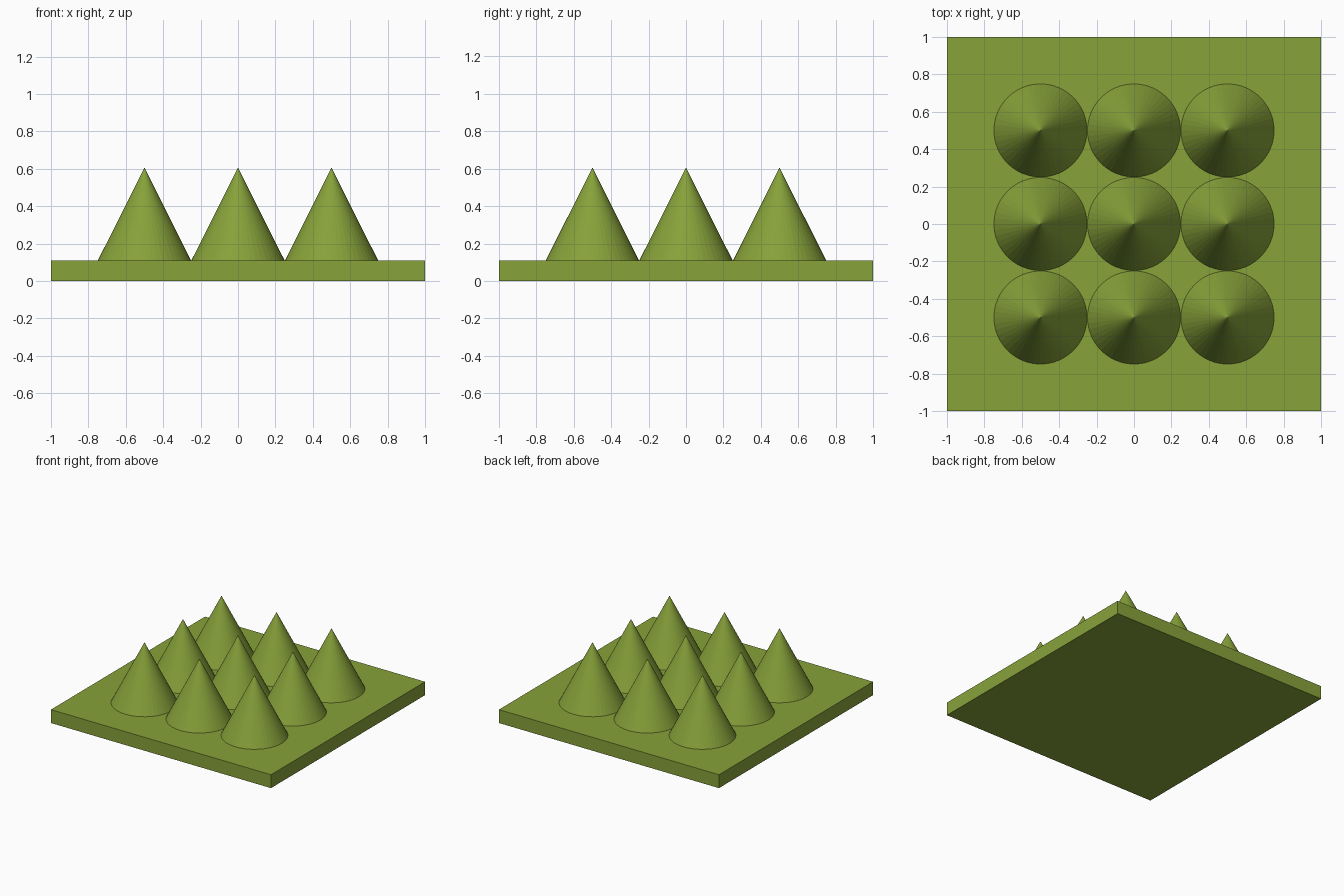
import bpy

if "Cube" in bpy.data.objects:
    bpy.data.objects.remove(bpy.data.objects["Cube"])

PLATE_H = 0.11      # base thickness
CONE_R = 0.249
APEX_Z = 0.606
SPACING = 0.5

green = bpy.data.materials.new("olive_green")
green.diffuse_color = (0.242, 0.361, 0.042, 1)
green.use_nodes = True
green.node_tree.nodes["Principled BSDF"].inputs["Base Color"].default_value = green.diffuse_color

# square base plate
bpy.ops.mesh.primitive_cube_add(size=1, location=(0, 0, PLATE_H / 2))
plate = bpy.context.object
plate.name = "base_plate"
plate.scale = (2, 2, PLATE_H)
bpy.ops.object.transform_apply(location=False, rotation=False, scale=True)
plate.data.materials.append(green)

# three by three grid of cones standing on the plate
height = APEX_Z - PLATE_H
for row in (-1, 0, 1):
    for col in (-1, 0, 1):
        bpy.ops.mesh.primitive_cone_add(
            vertices=48, radius1=CONE_R, radius2=0, depth=height,
            location=(col * SPACING, row * SPACING, PLATE_H + height / 2))
        cone = bpy.context.object
        cone.name = f"cone_{row + 2}_{col + 2}"
        cone.data.materials.append(green)
